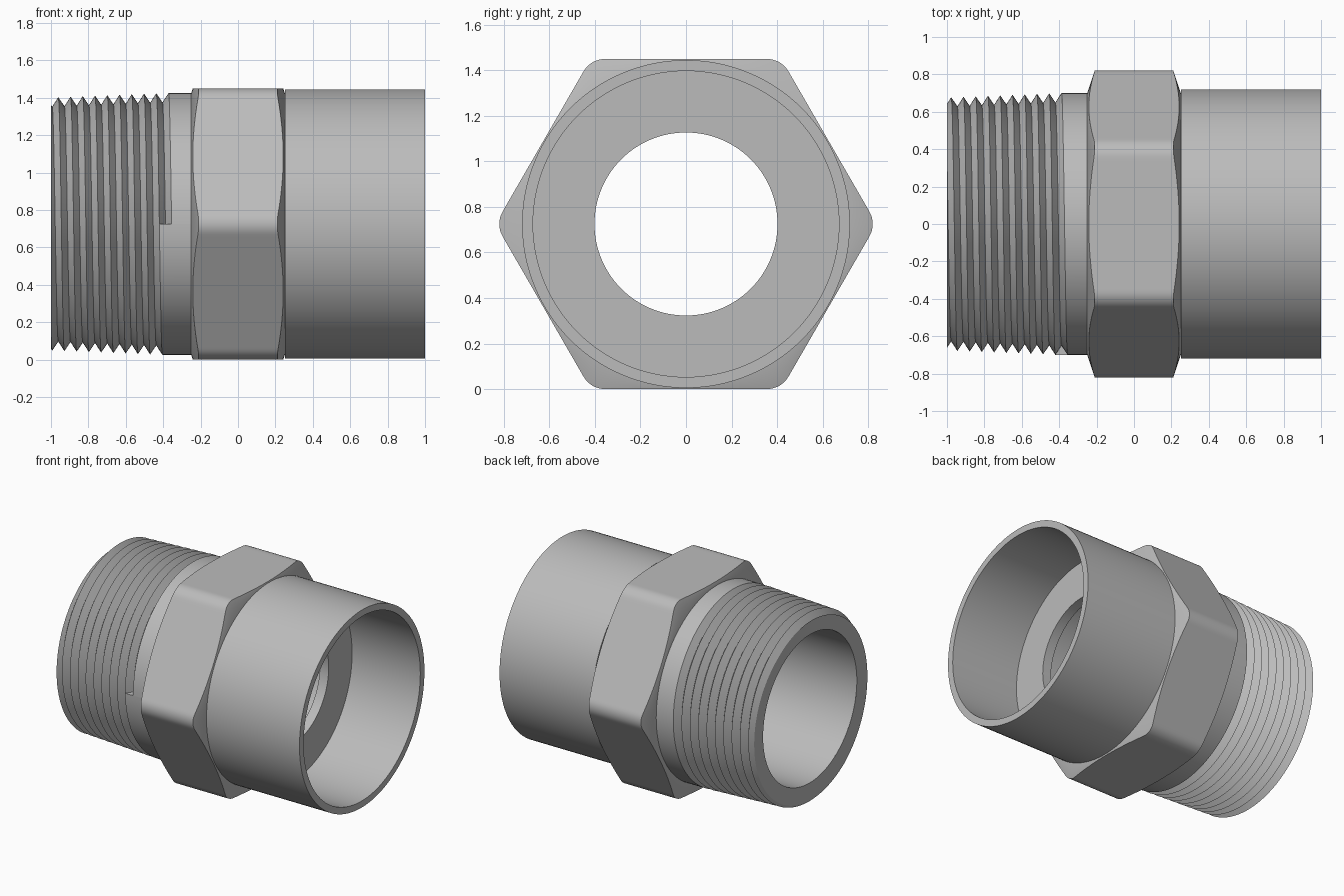
import bpy
import bmesh
from math import sin, cos, tan, pi, radians, sqrt

if "Cube" in bpy.data.objects:
    bpy.data.objects.remove(bpy.data.objects["Cube"])

CENTRE_Z = 0.725

steel = bpy.data.materials.new("grey_steel")
steel.use_nodes = True
GREY = (0.5, 0.5, 0.5, 1)
steel.diffuse_color = GREY
steel.node_tree.nodes["Principled BSDF"].inputs["Base Color"].default_value = GREY


def lathe(name, rows, segments, extra=None):
    """Sweep rows around the x axis; each row maps an angle to (x, radius)."""
    bm = bmesh.new()
    grid = []
    for row in rows:
        line = []
        for i in range(segments + 1):
            a = 2 * pi * i / segments
            x, r = row(a)
            line.append(bm.verts.new((x, -r * cos(a), CENTRE_Z - r * sin(a))))
        grid.append(line)
    for low, high in zip(grid, grid[1:]):
        for i in range(segments):
            bm.faces.new((low[i], low[i + 1], high[i + 1], high[i]))
    if extra:
        extra(bm, grid)
    bmesh.ops.remove_doubles(bm, verts=bm.verts, dist=0.0001)
    bmesh.ops.dissolve_degenerate(bm, edges=bm.edges, dist=0.0001)
    mesh = bpy.data.meshes.new(name)
    bm.to_mesh(mesh)
    bm.free()
    mesh.materials.append(steel)
    obj = bpy.data.objects.new(name, mesh)
    bpy.context.collection.objects.link(obj)
    bpy.ops.object.select_all(action="DESELECT")
    obj.select_set(True)
    bpy.context.view_layer.objects.active = obj
    bpy.ops.object.shade_smooth_by_angle(angle=radians(30))
    return obj


def ring(x, r):
    return lambda a: (x, r)


# Socket, inner shoulder and bore
profile = [(0.25, 0.66), (0.25, 0.72), (1, 0.72), (1, 0.672), (0.45, 0.672),
           (0.45, 0.402), (0.38, 0.402), (0.38, 0.54), (-1, 0.54)]
lathe("socket_and_bore", [ring(x, r) for x, r in profile], 128)

# Hexagonal collar with rounded corners and turned chamfers
APOTHEM, FILLET = 0.725, 0.11


def hex_radius(a):
    sector = radians(60)
    # flats face straight up and down
    off = abs((a - pi / 2 + sector / 2) % sector - sector / 2)
    if APOTHEM * tan(off) < (APOTHEM - FILLET) * tan(sector / 2):
        return APOTHEM / cos(off)
    d = (APOTHEM - FILLET) / cos(sector / 2)
    delta = sector / 2 - off
    return d * cos(delta) + sqrt(FILLET ** 2 - (d * sin(delta)) ** 2)


def hex_edge(side):
    def row(a):
        r = hex_radius(a)
        return side * (0.25 - (r - 0.7) / 3), r
    return row


lathe("hex_collar", [ring(-0.25, 0.66), ring(-0.25, 0.7), hex_edge(-1),
                     hex_edge(1), ring(0.25, 0.7), ring(0.25, 0.66)], 360)

# Tapered helical thread running into a plain neck
PITCH, DEPTH, THREAD_END, LAST = 0.0655, 0.05, -0.355, 20


def thread_row(j):
    def row(a):
        end = THREAD_END - PITCH * (1 - a / (2 * pi))
        x = max(-1, end - (LAST - j) * PITCH / 2)
        turn = ((x - end) / PITCH) % 1
        crest = 0.7 + 0.04 * min(0, x + 0.42)
        return x, crest - DEPTH * (1 - abs(2 * turn - 1))
    return row


def groove_end(bm, grid):
    # Flat wall where the last groove stops
    first, root, last = (grid[k][-1] for k in (LAST - 1, LAST, LAST + 1))
    bm.faces.new((first, last, root))


rows = [ring(-1, 0.54)] + [thread_row(j) for j in range(LAST + 1)] + [ring(-0.25, 0.7)]
lathe("threaded_end", rows, 144, groove_end)
